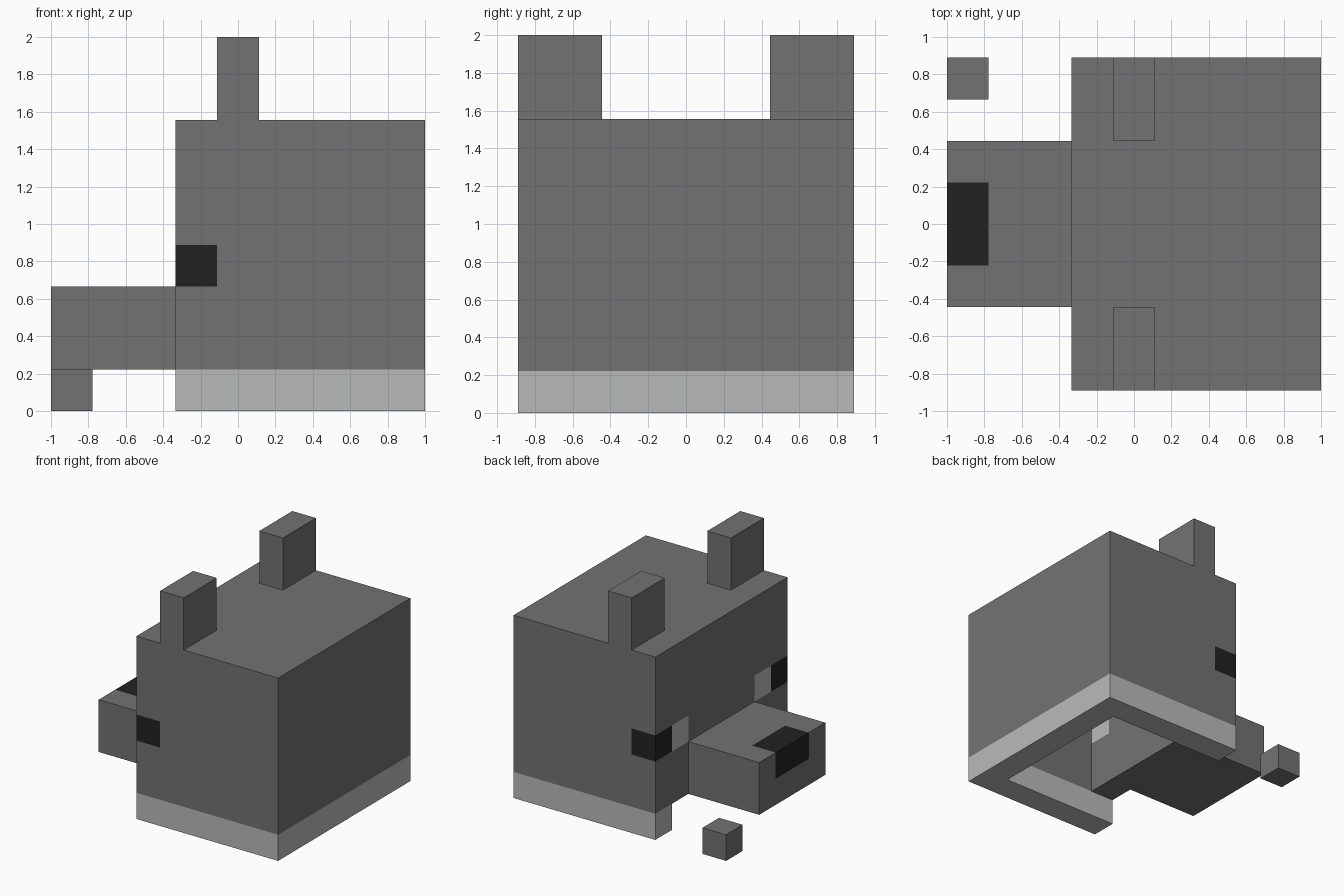
import bpy
import bmesh
from mathutils import Vector

cube = bpy.data.objects.get("Cube")
if cube:
    bpy.data.objects.remove(cube, do_unlink=True)

U = 2 / 9                              # edge of one block
ORIGIN = Vector((-1, -4 * U, 0))       # low corner of the block grid
GREY, LIGHT, BLACK = range(3)


def make_material(name, rgb):
    mat = bpy.data.materials.new(name)
    mat.use_nodes = True
    colour = (*rgb, 1)
    mat.diffuse_color = colour
    bsdf = mat.node_tree.nodes["Principled BSDF"]
    bsdf.inputs["Base Color"].default_value = colour
    bsdf.inputs["Roughness"].default_value = 0.9
    return mat


MATERIALS = [
    make_material("grey fur", (0.171, 0.171, 0.171)),
    make_material("light fur", (0.485, 0.5, 0.49)),
    make_material("black", (0.016, 0.016, 0.016)),
]


def build_blocks(name, low, high, solid=lambda c: True, colour=lambda c: GREY):
    """Skin the solid blocks from low up to high, merging flat same-colour faces."""
    cells = {(i, j, k)
             for i in range(low[0], high[0])
             for j in range(low[1], high[1])
             for k in range(low[2], high[2]) if solid((i, j, k))}
    bm = bmesh.new()
    for cell in cells:
        for axis in range(3):
            for side in (0, 1):
                beside = list(cell)
                beside[axis] += 2 * side - 1
                if tuple(beside) in cells:
                    continue
                loop = []
                for a, b in ((0, 0), (1, 0), (1, 1), (0, 1)):
                    p = Vector(cell)
                    p[axis] += side
                    p[(axis + 1) % 3] += a
                    p[(axis + 2) % 3] += b
                    loop.append(bm.verts.new(ORIGIN + p * U))
                face = bm.faces.new(loop if side else loop[::-1])
                face.material_index = colour(cell)
    bmesh.ops.remove_doubles(bm, verts=bm.verts[:], dist=U / 100)
    bmesh.ops.dissolve_limit(bm, angle_limit=0.01, verts=bm.verts[:],
                             edges=bm.edges[:], delimit={'MATERIAL'})
    mesh = bpy.data.meshes.new(name)
    bm.to_mesh(mesh)
    bm.free()
    for mat in MATERIALS:
        mesh.materials.append(mat)
    obj = bpy.data.objects.new(name, mesh)
    bpy.context.collection.objects.link(obj)
    return obj


# Head: a one-block-thick shell, open below and at the chin
def head_solid(c):
    i, j, k = c
    hollow = 4 <= i <= 7 and 1 <= j <= 6 and k <= 5
    chin_gap = i == 3 and 1 <= j <= 6 and k == 0
    return not (hollow or chin_gap)


# Light lower rim, and eyes of a black outer and a light inner block
def head_colour(c):
    i, j, k = c
    if k == 0:
        return LIGHT
    if i == 3 and k == 3:
        if j in (0, 7):
            return BLACK
        if j in (1, 6):
            return LIGHT
    return GREY


build_blocks("head", (3, 0, 0), (9, 8, 7), head_solid, head_colour)

# Snout with the black nose
build_blocks("snout", (0, 2, 1), (3, 6, 3),
             colour=lambda c: BLACK if c[0] == 0 and c[1] in (3, 4) and c[2] == 2 else GREY)

# Ears
for name, j in (("front_ear", 0), ("back_ear", 6)):
    build_blocks(name, (4, j, 7), (5, j + 2, 9))

# Loose block beside the snout
build_blocks("loose_block", (0, 7, 0), (1, 8, 1))
